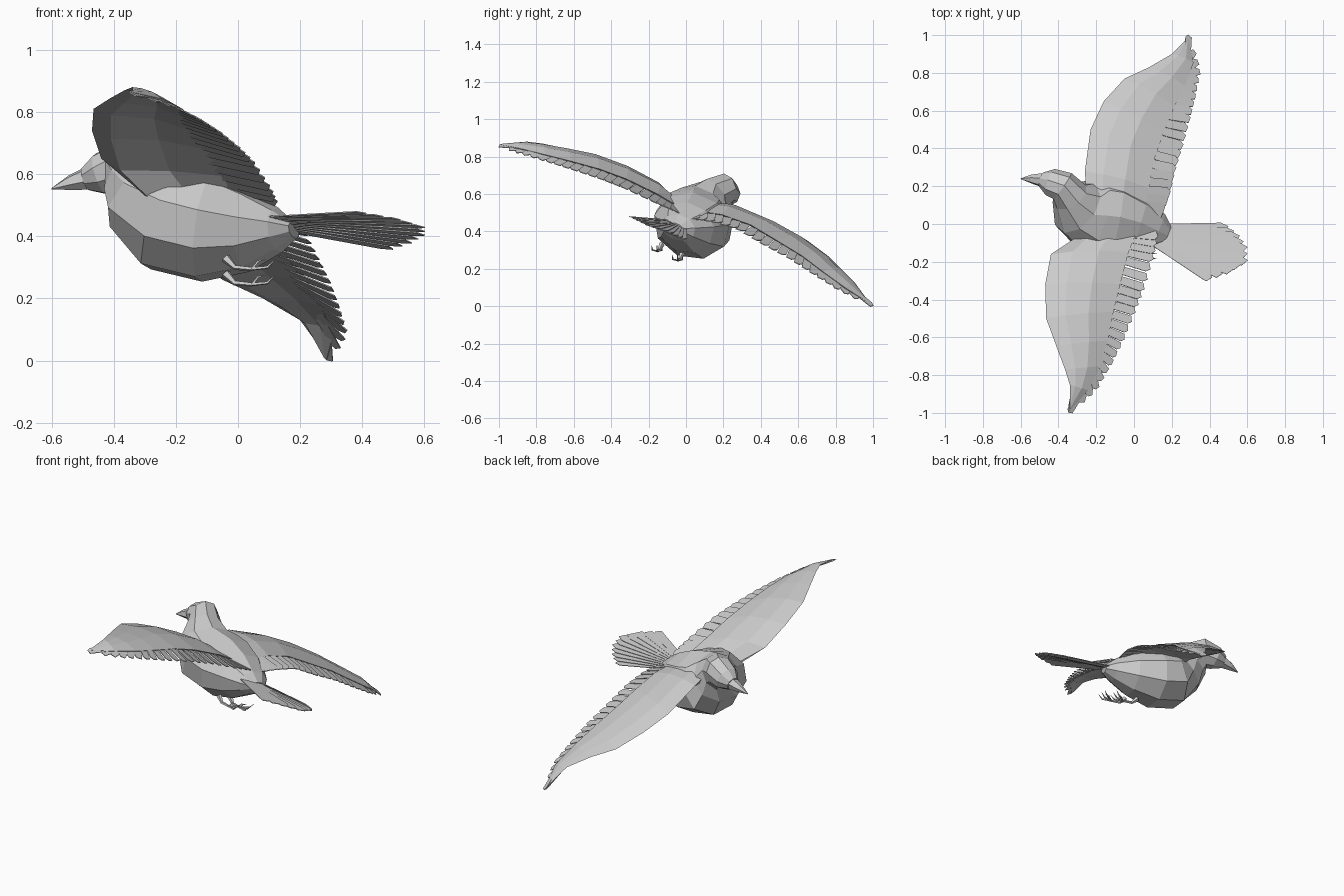
import bpy, bmesh, math
from mathutils import Vector as V

cube = bpy.data.objects.get("Cube")
if cube:
    bpy.data.objects.remove(cube, do_unlink=True)

grey = bpy.data.materials.new("plumage_grey")
grey.use_nodes = True
grey.diffuse_color = (0.6, 0.6, 0.6, 1)
grey.node_tree.nodes["Principled BSDF"].inputs["Base Color"].default_value = (0.6, 0.6, 0.6, 1)


def finish(name, bm):
    bmesh.ops.recalc_face_normals(bm, faces=bm.faces)
    mesh = bpy.data.meshes.new(name)
    bm.to_mesh(mesh)
    bm.free()
    mesh.materials.append(grey)
    obj = bpy.data.objects.new(name, mesh)
    bpy.context.collection.objects.link(obj)
    return obj


def loft(bm, rings):
    """Skin closed rings of points and cap both ends."""
    loops = [[bm.verts.new(p) for p in ring] for ring in rings]
    for a, b in zip(loops, loops[1:]):
        for i in range(len(a)):
            j = (i + 1) % len(a)
            bm.faces.new((a[i], a[j], b[j], b[i]))
    bm.faces.new(loops[0])
    bm.faces.new(loops[-1])


def tube(bm, path, sides, up):
    """Loft elliptical rings along (point, side radius, up radius)."""
    rings = []
    pts = [V(p) for p, _, _ in path]
    for i, (_, rs, ru) in enumerate(path):
        along = (pts[min(i + 1, len(pts) - 1)] - pts[max(i - 1, 0)]).normalized()
        side = along.cross(up).normalized()
        top = side.cross(along)
        rings.append([pts[i] + side * rs * math.cos(t) + top * ru * math.sin(t)
                      for t in (math.tau * (k + 0.5) / sides for k in range(sides))])
    loft(bm, rings)


def sample(points, t):
    """Point at fraction t along evenly weighted stations."""
    f = min(max(t, 0), 1) * (len(points) - 1)
    i = min(int(f), len(points) - 2)
    return points[i].lerp(points[i + 1], f - i)


def blade(bm, root, tip, across, w0, w1, normal, thick=0.004):
    """Flat feather with a slanted end."""
    n = normal * thick / 2
    shaft = tip - root
    outline = [root - across * w0, root + across * w0,
               root + shaft * 0.9 + across * w1, tip + across * w1 * 0.3,
               root + shaft * 0.95 - across * w1]
    loft(bm, [[p + n for p in outline], [p - n for p in outline]])


# Body, neck and head in one faceted skin
UP = V((0.1, 0.25, 0.96))
bm = bmesh.new()
tube(bm, [((0.18, -0.06, 0.42), 0.05, 0.025),
          ((0.13, -0.04, 0.42), 0.1, 0.07),
          ((0.03, 0, 0.42), 0.16, 0.135),
          ((-0.1, 0.03, 0.43), 0.21, 0.18),
          ((-0.22, 0.05, 0.46), 0.215, 0.185),
          ((-0.3, 0.09, 0.53), 0.16, 0.15),
          ((-0.34, 0.15, 0.59), 0.1, 0.11),
          ((-0.38, 0.2, 0.62), 0.085, 0.09),
          ((-0.44, 0.22, 0.6), 0.075, 0.07),
          ((-0.49, 0.235, 0.585), 0.04, 0.04)], 9, UP)
finish("body", bm)

# Beak
bm = bmesh.new()
tube(bm, [((-0.47, 0.23, 0.59), 0.042, 0.042),
          ((-0.54, 0.238, 0.572), 0.025, 0.025),
          ((-0.6, 0.24, 0.553), 0.002, 0.002)], 6, UP)
finish("beak", bm)

# Wings: leading and trailing edge stations from root to tip
wings = {
    "left_wing": (
        [(-0.25, 0.13, 0.56), (-0.26, 0.28, 0.53), (-0.23, 0.5, 0.43), (-0.16, 0.65, 0.35),
         (-0.05, 0.77, 0.26), (0.08, 0.83, 0.2), (0.2, 0.9, 0.13), (0.28, 0.98, 0.02)],
        [(0.14, 0.02, 0.47), (0.19, 0.15, 0.45), (0.22, 0.28, 0.41), (0.26, 0.41, 0.33),
         (0.3, 0.56, 0.25), (0.33, 0.69, 0.165), (0.35, 0.83, 0.08), (0.29, 1, 0)]),
    "right_wing": (
        [(-0.32, -0.08, 0.56), (-0.44, -0.16, 0.65), (-0.47, -0.32, 0.74), (-0.465, -0.5, 0.81),
         (-0.41, -0.65, 0.845), (-0.365, -0.77, 0.87), (-0.34, -0.85, 0.88), (-0.34, -0.96, 0.87)],
        [(0.13, -0.04, 0.5), (0.11, -0.16, 0.55), (0.06, -0.33, 0.63), (0.01, -0.46, 0.68),
         (-0.05, -0.61, 0.73), (-0.12, -0.75, 0.775), (-0.21, -0.89, 0.82), (-0.345, -1, 0.86)]),
}
for name, (lead, trail) in wings.items():
    lead, trail = [V(p) for p in lead], [V(p) for p in trail]
    bm = bmesh.new()
    rings = []
    for i, (a, b) in enumerate(zip(lead, trail)):
        t = i / (len(lead) - 1)
        chord = b - a
        k = min(i + 1, len(lead) - 1)
        span = lead[k] + trail[k] - lead[k - 1] - trail[k - 1]
        n = chord.cross(span).normalized()
        n = n if n.z > 0 else -n
        arch, deep = 0.09 * chord.length, 0.012 + 0.06 * (1 - t) ** 3
        rings.append([a, a + chord * 0.2 + n * arch * 0.7, a + chord * 0.45 + n * arch,
                      a + chord * 0.74 + n * arch * 0.5,
                      a + chord * 0.72 + n * (arch * 0.5 - 0.008),
                      a + chord * 0.4 + n * (arch - deep), a + chord * 0.12 + n * (arch * 0.4 - deep)])
    loft(bm, rings)
    finish(name, bm)

    # Flight feathers fan outward towards the tip
    bm = bmesh.new()
    count = 22
    for i in range(count):
        t = (i + 0.5) / count if i < count - 1 else 1
        tip = sample(trail, t)
        s = t - 0.04 - 0.12 * t * t
        a, b = sample(lead, s), sample(trail, s)
        span = (sample(trail, s + 0.1) - sample(trail, s - 0.1)).normalized()
        n = (b - a).cross(span).normalized()
        n = n if n.z > 0 else -n
        root = a.lerp(b, 0.55) + n * 0.05 * (b - a).length
        across = n.cross(tip - root).normalized()
        if across.dot(span) < 0:
            across = -across
        across = (across + n * 0.12).normalized()
        blade(bm, root, tip, across, 0.022, 0.03 - 0.011 * t, n)
    finish(name + "_feathers", bm)

# Tail fan of overlapping feathers
bm = bmesh.new()
tips = [V(p) for p in ((0.5, -0.02, 0.36), (0.56, -0.07, 0.38), (0.6, -0.13, 0.405),
                       (0.6, -0.2, 0.43), (0.52, -0.25, 0.455), (0.41, -0.29, 0.475))]
for i in range(11):
    tip = sample(tips, i / 10)
    root = V((0.11, -0.02 - 0.008 * i, 0.43 + 0.003 * i))
    n = V((0.05, 0.36, 0.93)).normalized()
    across = n.cross(tip - root).normalized()
    blade(bm, root, tip, (across + n * 0.15).normalized(), 0.02, 0.027, n)
finish("tail_feathers", bm)

# Legs trailing backward, each with three toes and a hind toe
for name, base in (("left_leg", V((-0.04, -0.02, 0.28))), ("right_leg", V((-0.04, -0.13, 0.33)))):
    bm = bmesh.new()
    ankle = base + V((0.085, -0.025, -0.035))
    tube(bm, [(base, 0.016, 0.016), (base + V((0.03, -0.015, -0.03)), 0.009, 0.009),
              (ankle, 0.007, 0.007)], 5, UP)
    for spread in (-0.025, 0, 0.025):
        tube(bm, [(ankle, 0.006, 0.006), (ankle + V((0.05, spread, 0.005)), 0.005, 0.005),
                  (ankle + V((0.075, spread * 1.2, 0.03)), 0.001, 0.001)], 4, UP)
    tube(bm, [(ankle, 0.005, 0.005), (ankle + V((0.02, 0, 0.025)), 0.004, 0.004),
              (ankle + V((0.045, 0, 0.03)), 0.001, 0.001)], 4, V((0, 1, 0)))
    finish(name, bm)
